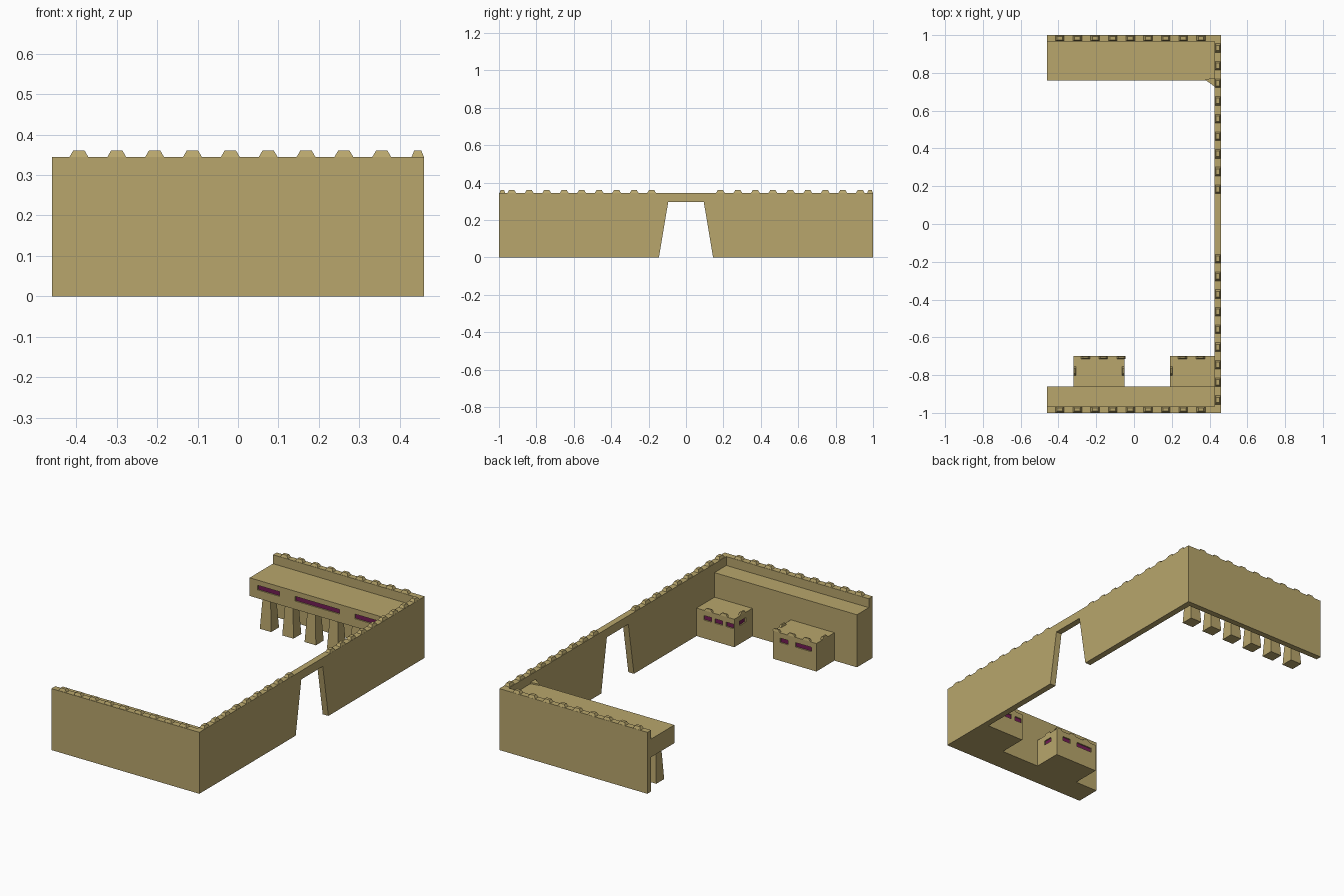
import bpy, bmesh

if "Cube" in bpy.data.objects:
    bpy.data.objects.remove(bpy.data.objects["Cube"])

def material(name, color):
    m = bpy.data.materials.new(name)
    m.diffuse_color = color
    m.use_nodes = True
    m.node_tree.nodes["Principled BSDF"].inputs["Base Color"].default_value = m.diffuse_color
    return m

SAND = material("sandstone", (0.48, 0.38, 0.15, 1))
PURPLE = material("window_purple", (0.17, 0.012, 0.09, 1))

def finish(bm, name, mat):
    bmesh.ops.recalc_face_normals(bm, faces=bm.faces)
    mesh = bpy.data.meshes.new(name)
    bm.to_mesh(mesh)
    bm.free()
    ob = bpy.data.objects.new(name, mesh)
    bpy.context.collection.objects.link(ob)
    mesh.materials.append(mat)
    return ob

def add_frustum(bm, cx, cy, z0, z1, base, top):
    rings = []
    for z, (w, d) in ((z0, base), (z1, top)):
        rings.append([bm.verts.new((cx + sx * w / 2, cy + sy * d / 2, z))
                      for sx, sy in ((-1, -1), (1, -1), (1, 1), (-1, 1))])
    a, b = rings
    bm.faces.new(a[::-1])
    bm.faces.new(b)
    for i in range(4):
        j = (i + 1) % 4
        bm.faces.new((a[i], a[j], b[j], b[i]))

def box(name, x0, x1, y0, y1, z0, z1, mat=SAND):
    bm = bmesh.new()
    s = (x1 - x0, y1 - y0)
    add_frustum(bm, (x0 + x1) / 2, (y0 + y1) / 2, z0, z1, s, s)
    return finish(bm, name, mat)

def prism(name, points, offset):
    bm = bmesh.new()
    face = bm.faces.new([bm.verts.new(p) for p in points])
    geo = bmesh.ops.extrude_face_region(bm, geom=[face])["geom"]
    bmesh.ops.translate(bm, vec=offset,
                        verts=[g for g in geo if isinstance(g, bmesh.types.BMVert)])
    return finish(bm, name, SAND)

def merlons(name, spots, z0, z1, length, depth, along_x):
    bm = bmesh.new()
    base, top = (length, depth), (length * 0.62, depth * 0.6)
    if not along_x:
        base, top = base[::-1], top[::-1]
    for x, y in spots:
        add_frustum(bm, x, y, z0, z1, base, top)
    return finish(bm, name, SAND)

DEPTH = 0.012

def window(host, axis, face, centre, width, z, height, direction):
    """Cut a pocket into a host face and set a purple pane at its back."""
    def span(lo, hi, name, mat):
        lo, hi = sorted((face + lo * direction, face + hi * direction))
        a, b = centre - width / 2, centre + width / 2
        xy = (a, b, lo, hi) if axis == "y" else (lo, hi, a, b)
        return box(name, *xy, z - height / 2, z + height / 2, mat)
    cutter = span(-DEPTH, 0.02, "window_cutter", SAND)
    mod = host.modifiers.new("pocket", "BOOLEAN")
    mod.operation, mod.solver, mod.object = "DIFFERENCE", "EXACT", cutter
    bpy.context.view_layer.objects.active = host
    bpy.ops.object.modifier_apply(modifier=mod.name)
    bpy.data.objects.remove(cutter)
    span(-DEPTH - 0.004, -DEPTH + 0.005, host.name + "_window_pane", PURPLE)

H = 0.345    # wall height
W = 0.46     # half width
P = 0.0935   # merlon spacing

# Outer walls
box("front_wall", -W, 0.425, -1, -0.965, 0, H)
box("back_wall", -W, 0.425, 0.967, 1, 0, H)
gate = [(-1, 0), (-0.145, 0), (-0.095, 0.297), (0.095, 0.297),
        (0.145, 0), (1, 0), (1, H), (-1, H)]
prism("gate_wall", [(0.425, y, z) for y, z in gate], (0.035, 0, 0))

# Wall merlons
xs = [-0.393 + P * i for i in range(9)]
merlons("front_merlons", [(x, -0.982) for x in xs], H, 0.36, 0.046, 0.03, True)
merlons("back_merlons", [(x, 0.984) for x in xs], H, 0.36, 0.046, 0.03, True)
merlons("gate_wall_merlons", [(0.444, s * (0.184 + P * i)) for s in (-1, 1) for i in range(9)],
        H, 0.36, 0.046, 0.03, False)

# Solid walkway behind the front wall
box("front_walkway", -W, 0.425, -0.965, -0.86, 0, 0.295)

# Guard rooms against the walkway
room_a = box("left_guard_room", -0.32, -0.05, -0.86, -0.70, 0, 0.157)
room_b = box("right_guard_room", 0.19, 0.425, -0.86, -0.70, 0, 0.157)
merlons("guard_room_rear_merlons", [(x, -0.707) for x in (-0.257, -0.162, -0.068, 0.257, 0.352)],
        0.157, 0.17, 0.046, 0.014, True)
merlons("guard_room_side_merlons", [(x, -0.778) for x in (-0.313, -0.057, 0.197)],
        0.157, 0.17, 0.046, 0.014, False)
window(room_a, "y", -0.70, -0.12, 0.05, 0.115, 0.025, 1)
window(room_a, "y", -0.70, -0.24, 0.10, 0.115, 0.025, 1)
window(room_a, "x", -0.05, -0.775, 0.055, 0.115, 0.025, 1)
for x in (0.218, 0.287, 0.356):
    window(room_b, "y", -0.70, x, 0.047, 0.115, 0.025, 1)
window(room_b, "x", 0.19, -0.775, 0.055, 0.115, 0.025, -1)

# Raised gallery along the back wall, with slit windows
gallery = box("back_gallery", -W, 0.425, 0.76, 0.967, 0.193, 0.295)
for x, w in ((-0.342, 0.137), (-0.04, 0.275), (0.262, 0.137)):
    window(gallery, "y", 0.76, x, w, 0.253, 0.026, -1)

# Small corner brace where the gallery meets the gate wall
prism("gallery_corner_brace", [(0.375, 0.765, 0.193), (0.43, 0.725, 0.193), (0.43, 0.775, 0.193)],
      (0, 0, 0.11))

# Tapered columns under the gallery
bm = bmesh.new()
for i in range(6):
    add_frustum(bm, -0.393 + 0.139 * i, 0.84, 0, 0.193, (0.07, 0.07), (0.047, 0.047))
finish(bm, "gallery_columns", SAND)
